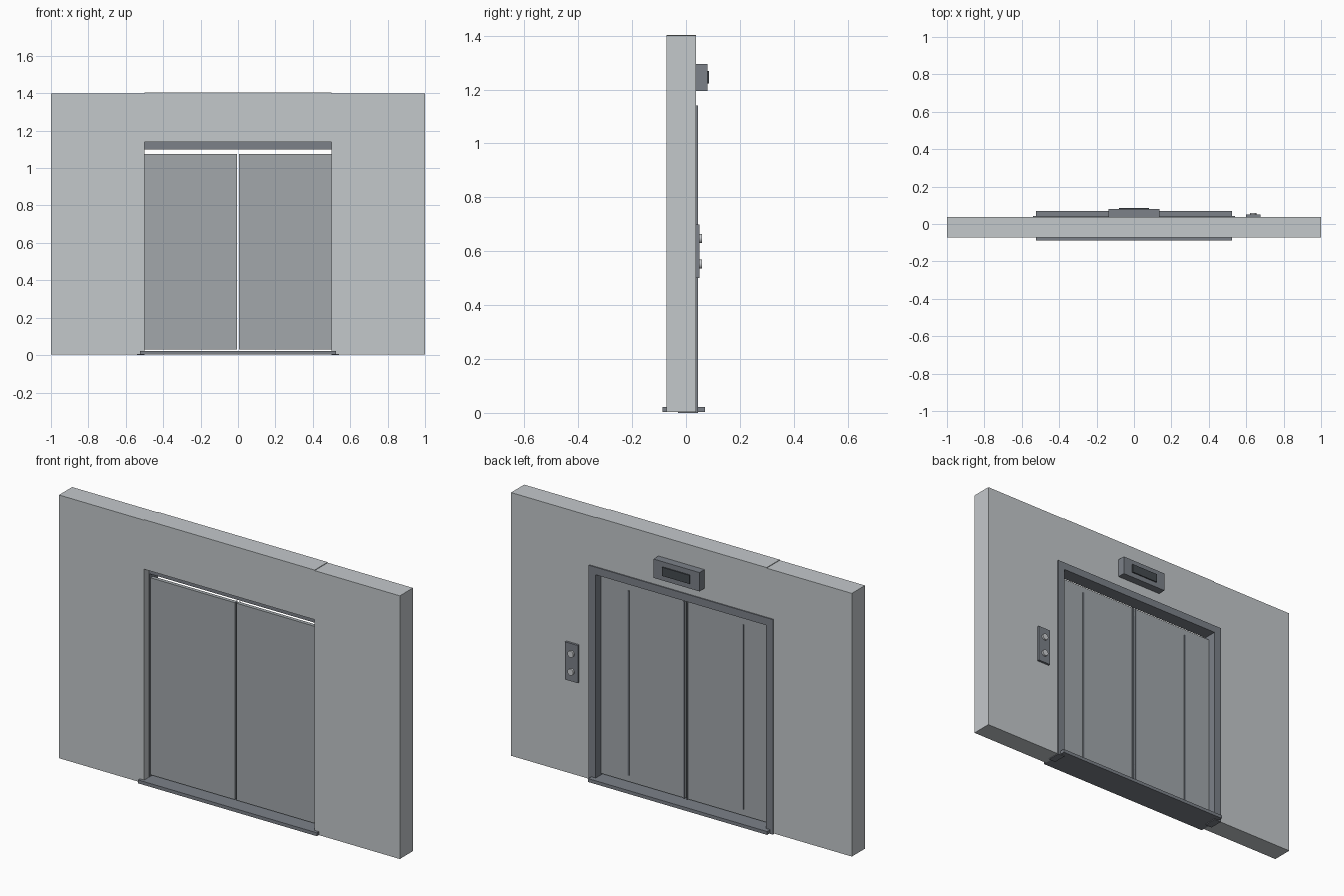
import bpy, math

if "Cube" in bpy.data.objects:
    bpy.data.objects.remove(bpy.data.objects["Cube"])


def material(name, rgb):
    m = bpy.data.materials.new(name)
    m.diffuse_color = (*rgb, 1)
    m.use_nodes = True
    m.node_tree.nodes["Principled BSDF"].inputs["Base Color"].default_value = m.diffuse_color
    return m


WALL = material("wall_grey", (0.55, 0.58, 0.60))
METAL = material("door_steel", (0.36, 0.39, 0.41))
DARK = material("frame_steel", (0.20, 0.22, 0.25))
SCREEN = material("screen_dark", (0.06, 0.07, 0.08))
LIGHT = material("button_light", (0.60, 0.62, 0.64))


def box(name, x, y, z, mat):
    """Box from (min, max) ranges on each axis."""
    bpy.ops.mesh.primitive_cube_add(size=1, location=[(a + b) / 2 for a, b in (x, y, z)])
    ob = bpy.context.object
    ob.name = name
    ob.scale = [b - a for a, b in (x, y, z)]
    bpy.ops.object.transform_apply(location=False, rotation=False, scale=True)
    ob.data.materials.append(mat)
    return ob


def pair(name, x, y, z, mat):
    """The same box on both sides of x = 0."""
    box(name + "_right", x, y, z, mat)
    box(name + "_left", (-x[1], -x[0]), y, z, mat)


# Wall around the opening
pair("wall_side", (0.5, 1.0), (-0.072, 0.038), (0.004, 1.40), WALL)
box("wall_top", (-0.5, 0.5), (-0.072, 0.038), (1.14, 1.403), WALL)

# Door frame and sill
pair("frame_jamb", (0.499, 0.54), (-0.03, 0.044), (0, 1.14), DARK)
box("frame_header", (-0.54, 0.54), (-0.03, 0.044), (1.10, 1.14), DARK)
box("sill", (-0.525, 0.525), (-0.088, 0.07), (0.004, 0.022), DARK)

# Sliding doors with meeting edges and vertical trim
pair("door_panel", (0.005, 0.5), (-0.02, 0.0), (0.03, 1.075), METAL)
pair("door_edge", (0.005, 0.013), (-0.015, 0.005), (0.03, 1.075), DARK)
pair("door_trim", (0.333, 0.341), (-0.005, 0.004), (0.063, 1.043), DARK)

# Floor indicator above the door
box("indicator_case", (-0.135, 0.135), (0.038, 0.08), (1.195, 1.295), DARK)
box("indicator_screen", (-0.08, 0.08), (0.075, 0.086), (1.222, 1.268), SCREEN)

# Call panel with two round buttons
box("call_panel", (0.60, 0.675), (0.038, 0.05), (0.50, 0.70), DARK)
for label, z in (("lower", 0.552), ("upper", 0.647)):
    bpy.ops.mesh.primitive_cylinder_add(vertices=24, radius=0.017, depth=0.015,
                                        location=(0.637, 0.0525, z),
                                        rotation=(math.pi / 2, 0, 0))
    button = bpy.context.object
    button.name = "call_button_" + label
    button.data.materials.append(LIGHT)
    bpy.ops.object.shade_smooth_by_angle()
